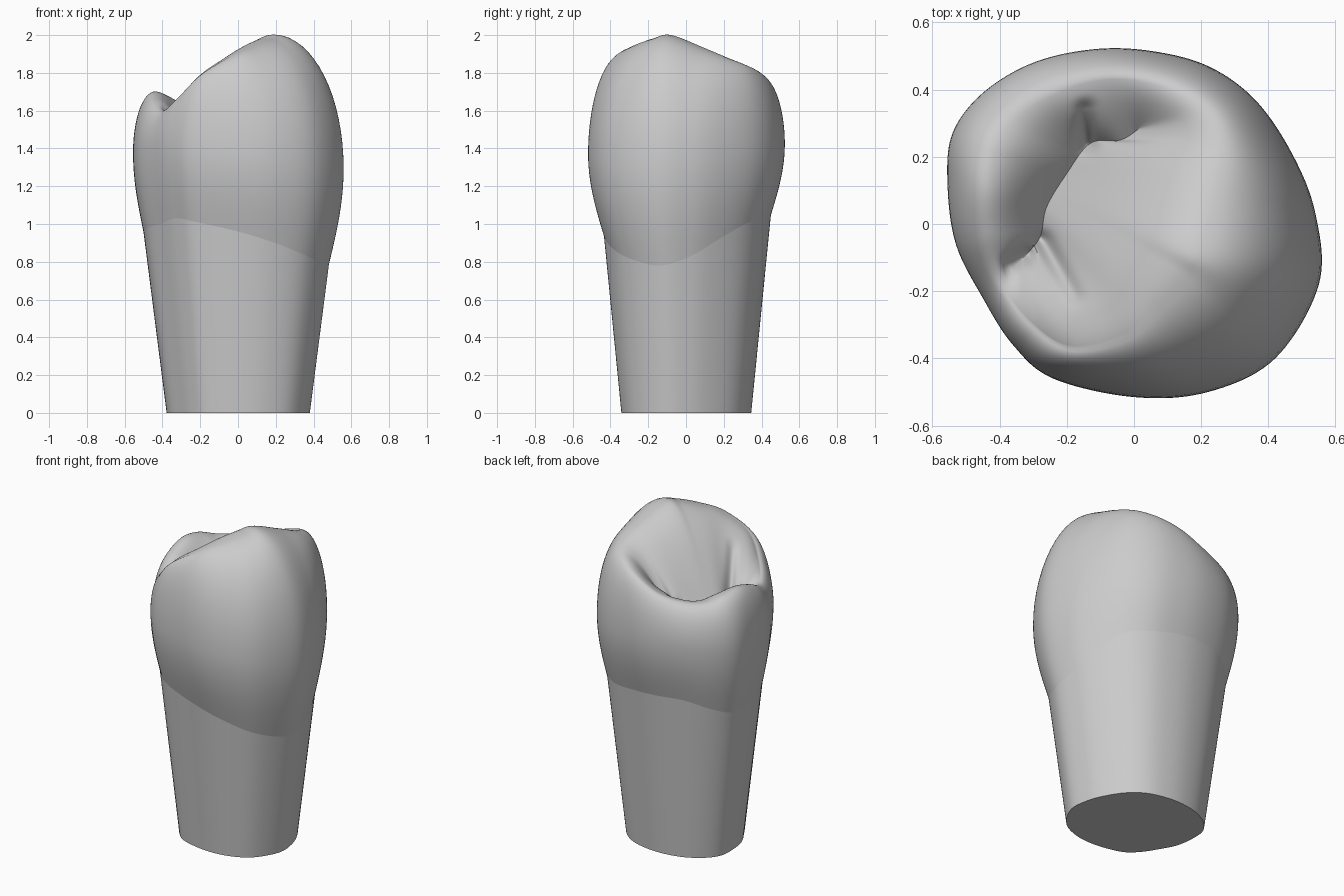
import bpy
import bmesh
import math
from mathutils import Vector

cube = bpy.data.objects.get("Cube")
if cube:
    bpy.data.objects.remove(cube)

STEPS = 10          # subdivisions between neighbouring stations
INNER = 36          # rings across the chewing surface

# Stations around the tooth:
# widest x, y | crest x, y, z | neck height | position along the central groove
STATIONS = [
    (.55, -.18, .20, -.08, 2.0, .78, .45),
    (.54, .03, .24, .10, 1.93, .83, .6),
    (.47, .21, .26, .22, 1.88, .92, .75),
    (.36, .37, .23, .32, 1.84, 1.0, .95),
    (.22, .47, .14, .39, 1.80, 1.02, 1),
    (.05, .515, .02, .43, 1.75, 1.04, 1),
    (-.12, .52, -.12, .43, 1.69, 1.05, .85),
    (-.30, .48, -.26, .38, 1.66, 1.05, .7),
    (-.45, .39, -.36, .31, 1.66, 1.0, .6),
    (-.54, .27, -.42, .22, 1.69, .96, .5),
    (-.555, .12, -.44, .10, 1.70, .96, .35),
    (-.53, -.06, -.43, -.03, 1.66, .98, .2),
    (-.45, -.22, -.39, -.18, 1.60, 1.0, 0),
    (-.36, -.36, -.30, -.30, 1.68, 1.03, 0),
    (-.24, -.46, -.18, -.37, 1.80, 1.01, .1),
    (0, -.515, -.02, -.33, 1.90, .96, .2),
    (.22, -.50, .07, -.24, 1.95, .9, .3),
    (.42, -.40, .15, -.15, 1.985, .83, .38),
]

# Central groove, and the short side grooves that branch from it
GROOVE = [Vector(p) for p in (
    (-.33, -.10, 1.56), (-.28, -.04, 1.51), (-.26, .05, 1.5),
    (-.20, .15, 1.51), (-.13, .24, 1.54), (-.04, .25, 1.6), (.01, .28, 1.64))]
BRANCHES = [((-.27, -.05), (-.18, -.21)),
            ((-.14, .24), (-.145, .34)),
            ((-.32, -.09), (-.37, -.12))]


def spline(a, b, c, d, t):
    """Smooth curve from b to c, guided by a and d."""
    return b + .5 * t * (c - a + t * (2 * a - 5 * b + 4 * c - d
                                      + t * (3 * (b - c) + d - a)))


def around():
    """Interpolate the stations into a fine closed loop."""
    n = len(STATIONS)
    for i in range(n):
        near = [STATIONS[(i + k) % n] for k in (-1, 0, 1, 2)]
        for j in range(STEPS):
            yield [spline(*values, j / STEPS) for values in zip(*near)]


def groove_point(t):
    last = len(GROOVE) - 1
    t = min(max(t, 0), 1) * last
    i = min(int(t), last - 1)
    ends = [GROOVE[min(max(i + k, 0), last)] for k in (-1, 0, 1, 2)]
    return spline(*ends, t - i)


def crease(x, y):
    """Depth carved by the side grooves."""
    depth = 0
    p = Vector((x, y))
    for a, b in BRANCHES:
        a, b = Vector(a), Vector(b)
        t = (p - a).dot(b - a) / (b - a).length_squared
        t = min(max(t, 0), 1)
        gap = (p - a.lerp(b, t)).length
        depth = max(depth, .06 * (1 - .6 * t) * math.exp(-(gap / .025) ** 2))
    return depth


def taper(z):
    """Root width as a share of the widest outline, in x and y."""
    return .68 + .23 * z, .66 + .19 * z


def root_point(s, t):
    z = s[5] * t
    sx, sy = taper(z)
    return Vector((s[0] * sx, s[1] * sy, z))


def wall_point(s, t):
    """Neck up to the widest line."""
    sx, sy = taper(s[5])
    belly = .5 * s[5] + .9
    f = math.sin(t * math.pi / 2)
    return Vector((s[0] * (sx + (1 - sx) * f), s[1] * (sy + (1 - sy) * f),
                   s[5] + (belly - s[5]) * t))


def shoulder_point(s, t):
    """Widest line rounding over to the crest."""
    belly = .5 * s[5] + .9
    f = 1 - math.cos(t * math.pi / 2)
    return Vector((s[0] + (s[2] - s[0]) * f, s[1] + (s[3] - s[1]) * f,
                   belly + (s[4] - belly) * math.sin(t * math.pi / 2)))


def basin_point(s, t):
    """Crest falling inward to the central groove."""
    crest, floor = Vector(s[2:5]), groove_point(s[6])
    p = crest.lerp(floor, t)
    u = 1 - t
    p.z = floor.z + (crest.z - floor.z) * u * (1.5 - .5 * u * u)
    p.z -= crease(p.x, p.y) * min(1, 4 * t)
    return p


def loft(name, sections, material, cap=False):
    """Skin a stack of closed rings; each section is (point function, count)."""
    bm = bmesh.new()
    loop = list(around())
    rings = []
    for k, (func, count) in enumerate(sections):
        for i in range(1 if k else 0, count + 1):
            rings.append([bm.verts.new(func(s, i / count)) for s in loop])
    n = len(loop)
    for low, high in zip(rings, rings[1:]):
        for i in range(n):
            j = (i + 1) % n
            bm.faces.new((low[i], low[j], high[j], high[i]))
    if cap:
        bm.faces.new(rings[0][::-1])
    bmesh.ops.remove_doubles(bm, verts=bm.verts, dist=.0005)
    mesh = bpy.data.meshes.new(name)
    bm.to_mesh(mesh)
    bm.free()
    mesh.materials.append(material)
    obj = bpy.data.objects.new(name, mesh)
    bpy.context.collection.objects.link(obj)
    bpy.ops.object.select_all(action='DESELECT')
    obj.select_set(True)
    bpy.context.view_layer.objects.active = obj
    bpy.ops.object.shade_smooth_by_angle(angle=math.radians(50))
    return obj


# Plain grey
grey = bpy.data.materials.new("light_grey")
grey.use_nodes = True
colour = (.6, .6, .6, 1)
grey.diffuse_color = colour
grey.node_tree.nodes["Principled BSDF"].inputs["Base Color"].default_value = colour

# Tapered root with a flat base, and the crown above the neck line
loft("root", [(root_point, 12)], grey, cap=True)
loft("crown", [(wall_point, 12), (shoulder_point, 16), (basin_point, INNER)], grey)
